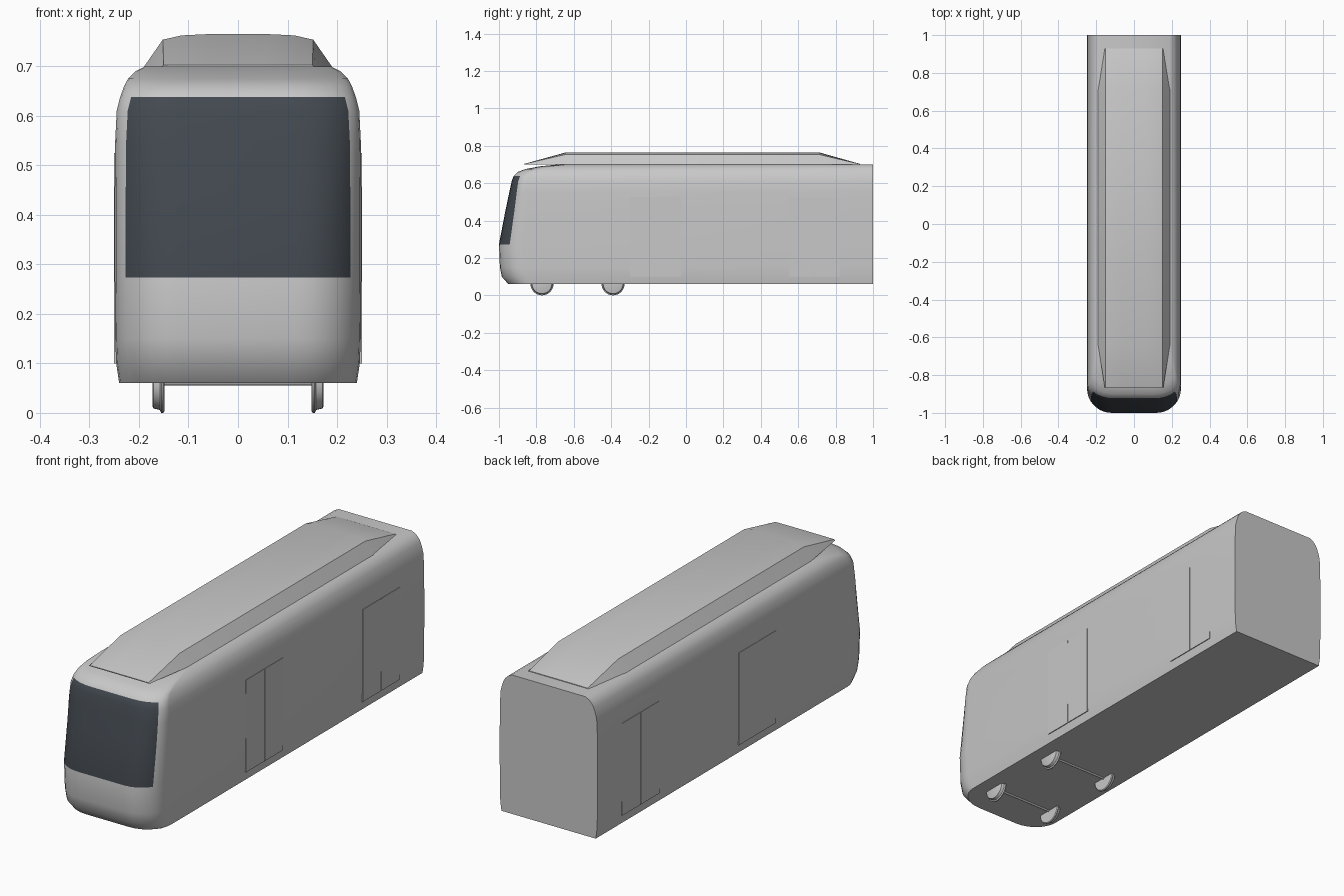
import bpy, bmesh, math
from mathutils import Matrix

cube = bpy.data.objects.get("Cube")
if cube:
    bpy.data.objects.remove(cube)


def material(name, rgb):
    m = bpy.data.materials.new(name)
    m.use_nodes = True
    m.diffuse_color = (*rgb, 1)
    m.node_tree.nodes["Principled BSDF"].inputs["Base Color"].default_value = (*rgb, 1)
    return m


grey = material("light grey paint", (0.58, 0.58, 0.58))
glass = material("dark glass", (0.055, 0.066, 0.08))


def finish(name, bm, mats=(grey,), angle=35):
    bmesh.ops.recalc_face_normals(bm, faces=bm.faces)
    mesh = bpy.data.meshes.new(name)
    bm.to_mesh(mesh)
    bm.free()
    for m in mats:
        mesh.materials.append(m)
    ob = bpy.data.objects.new(name, mesh)
    bpy.context.collection.objects.link(ob)
    bpy.ops.object.select_all(action='DESELECT')
    ob.select_set(True)
    bpy.context.view_layer.objects.active = ob
    bpy.ops.object.shade_smooth_by_angle(angle=math.radians(angle))
    return ob


def loft(rings):
    """Skin a stack of closed rings and cap both ends."""
    bm = bmesh.new()
    loops = [[bm.verts.new(p) for p in ring] for ring in rings]
    n = len(loops[0])
    for a, b in zip(loops, loops[1:]):
        for i in range(n):
            j = (i + 1) % n
            bm.faces.new((a[i], a[j], b[j], b[i]))
    bm.faces.new(loops[0])
    bm.faces.new(loops[-1])
    return bm


# Body shell: horizontal outlines as (z, half width, nose y, corner depth)
levels = [
    (0.06, 0.24, -0.95, 0.12), (0.10, 0.246, -0.985, 0.13),
    (0.15, 0.248, -0.995, 0.13), (0.273, 0.249, -1.0, 0.13),
    (0.45, 0.249, -0.966, 0.11), (0.55, 0.248, -0.945, 0.09),
    (0.61, 0.245, -0.932, 0.08), (0.638, 0.238, -0.922, 0.08),
    (0.66, 0.23, -0.90, 0.08), (0.675, 0.222, -0.86, 0.08),
    (0.69, 0.207, -0.78, 0.08), (0.70, 0.187, -0.68, 0.08),
]


def outline(z, w, nose, depth):
    half = [(w, 1.0)]
    for deg in (0, 12, 23, 34, 48, 62, 76, 90):
        t = math.radians(deg)
        half.append((w - 0.13 * (1 - math.cos(t)), nose + depth * (1 - math.sin(t))))
    return [(x, y, z) for x, y in half] + [(-x, y, z) for x, y in reversed(half)]


bm = loft([outline(*level) for level in levels])
# Windscreen: the front faces between sill and header
for f in bm.faces:
    c = f.calc_center_median()
    if 0.273 < c.z < 0.638 and c.y < -0.8 and all(abs(v.co.x) < 0.2285 for v in f.verts):
        f.material_index = 1
finish("body", bm, (grey, glass))

# Roof pod: tapered sections as (y, base half width, top half width, top z)
pod = []
for y, base, top, z in [(-0.865, 0.155, 0.15, 0.703), (-0.64, 0.19, 0.152, 0.765),
                        (0.71, 0.19, 0.152, 0.765), (0.93, 0.155, 0.15, 0.703)]:
    rise = z - 0.699
    half = [(base, 0.699), (top, 0.699 + rise * 0.83),
            (top * 0.75, 0.699 + rise * 0.96), (top * 0.4, z)]
    pod.append([(x, y, h) for x, h in half] + [(-x, y, h) for x, h in reversed(half)])
finish("roof_pod", loft(pod), angle=25)


def box(name, centre, size):
    bm = bmesh.new()
    bmesh.ops.create_cube(bm, size=1)
    bmesh.ops.scale(bm, vec=size, verts=bm.verts)
    bmesh.ops.translate(bm, vec=centre, verts=bm.verts)
    return finish(name, bm)


# Double doors on both sides, as thin leaves
for side, tag in ((1, "left"), (-1, "right")):
    for start, pos in ((-0.30, "front"), (0.55, "rear")):
        for k in range(2):
            y = start + 0.068 + 0.137 * k
            box(f"{tag}_{pos}_door_leaf_{k + 1}", (side * 0.2475, y, 0.3125),
                (0.005, 0.134, 0.425))

# Wheels with an inner flange, joined by axles
for y, pos in ((-0.77, "front"), (-0.39, "rear")):
    for side, tag in ((1, "left"), (-1, "right")):
        profile = [(0.148, 0.058), (0.151, 0.062), (0.155, 0.062),
                   (0.158, 0.056), (0.171, 0.053), (0.173, 0.048)]
        rings = [[(side * x, y + r * math.cos(a), 0.062 + r * math.sin(a))
                  for a in (math.tau * i / 32 for i in range(32))] for x, r in profile]
        finish(f"{pos}_{tag}_wheel", loft(rings))
    bm = bmesh.new()
    bmesh.ops.create_cone(bm, cap_ends=True, segments=12, radius1=0.007, radius2=0.007,
                          depth=0.3, matrix=Matrix.Translation((0, y, 0.062))
                          @ Matrix.Rotation(math.pi / 2, 4, 'Y'))
    finish(f"{pos}_axle", bm)
